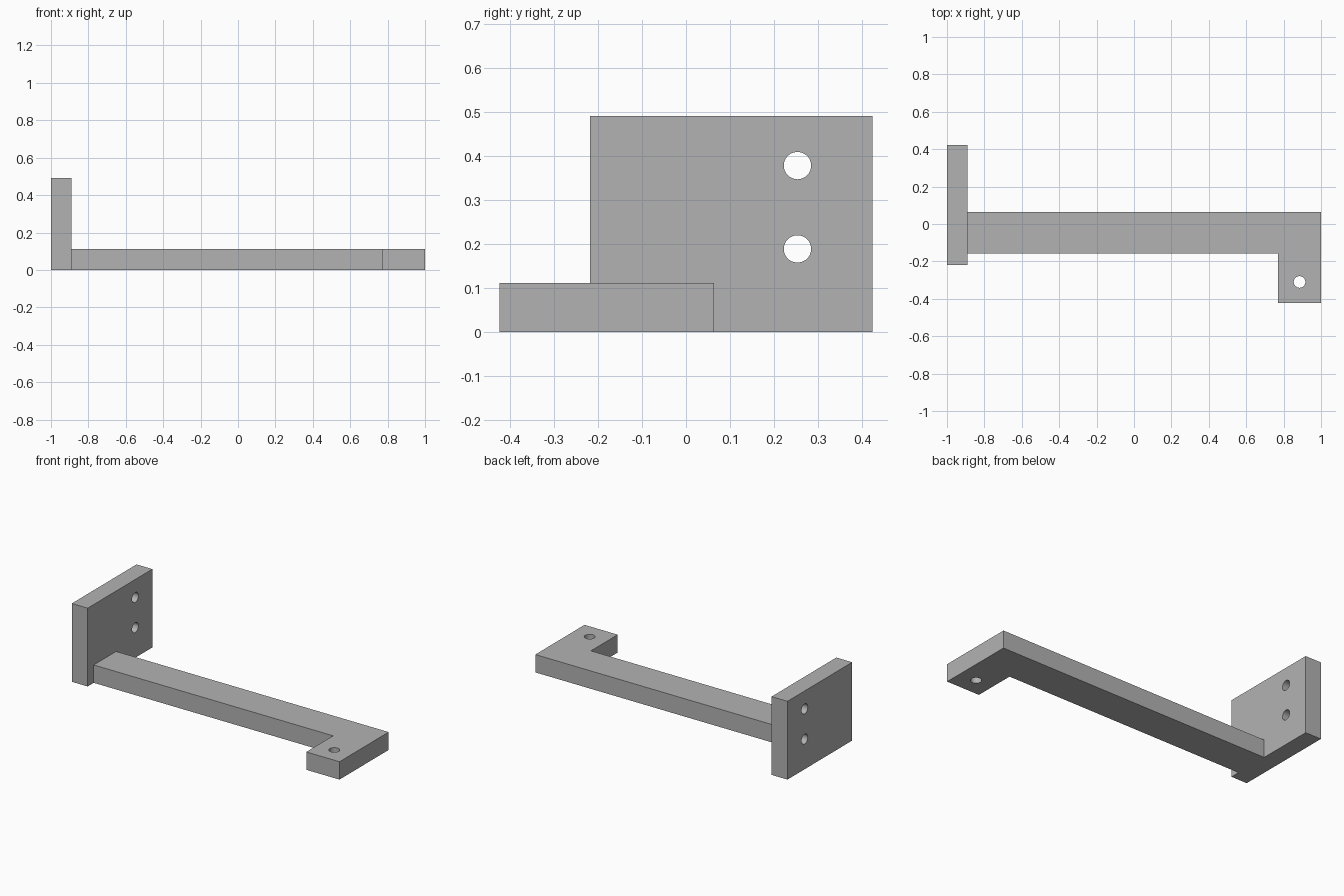
import bpy
import bmesh
import math
from mathutils import Vector

default = bpy.data.objects.get("Cube")
if default:
    bpy.data.objects.remove(default, do_unlink=True)

# Single plain grey finish
grey = bpy.data.materials.new("plain_grey")
grey.use_nodes = True
colour = (0.45, 0.45, 0.45, 1)
grey.diffuse_color = colour
grey.node_tree.nodes["Principled BSDF"].inputs["Base Color"].default_value = colour


def extrude_profile(name, points, height):
    """Stand a flat outline (x, y) on the ground and raise it to a height."""
    bm = bmesh.new()
    face = bm.faces.new([bm.verts.new((x, y, 0)) for x, y in points])
    raised = bmesh.ops.extrude_face_region(bm, geom=[face])["geom"]
    verts = [g for g in raised if isinstance(g, bmesh.types.BMVert)]
    bmesh.ops.translate(bm, verts=verts, vec=(0, 0, height))
    bmesh.ops.recalc_face_normals(bm, faces=bm.faces)
    mesh = bpy.data.meshes.new(name)
    bm.to_mesh(mesh)
    bm.free()
    mesh.materials.append(grey)
    obj = bpy.data.objects.new(name, mesh)
    bpy.context.collection.objects.link(obj)
    return obj


def combine(target, other, operation):
    """Apply a boolean to the target and discard the other object."""
    mod = target.modifiers.new(operation.lower(), "BOOLEAN")
    mod.operation = operation
    mod.solver = "EXACT"
    mod.object = other
    bpy.context.view_layer.objects.active = target
    bpy.ops.object.modifier_apply(modifier=mod.name)
    bpy.data.objects.remove(other, do_unlink=True)


def drill(target, centre, axis, radius=0.031):
    """Cut a round hole through the target along an axis."""
    bpy.ops.mesh.primitive_cylinder_add(
        vertices=48, radius=radius, depth=0.4, location=centre,
        rotation=Vector(axis).to_track_quat("Z", "Y").to_euler())
    cutter = bpy.context.object
    cutter.name = "hole_cutter"
    cutter.hide_render = True
    cutter.data.materials.append(grey)
    combine(target, cutter, "DIFFERENCE")


# Upright mounting plate
left, inner, right = -1, -0.89, 1
bracket = extrude_profile(
    "bracket",
    [(left, -0.218), (inner, -0.218), (inner, 0.423), (left, 0.423)], 0.491)

# Long arm with a forward foot, rooted inside the plate
arm = extrude_profile(
    "arm",
    [(-0.95, -0.158), (0.77, -0.158), (0.77, -0.423),
     (right, -0.423), (right, 0.064), (-0.95, 0.064)], 0.112)
combine(bracket, arm, "UNION")

# Two screw holes in the plate, one in the foot
for z in (0.189, 0.378):
    drill(bracket, (-0.945, 0.253, z), (1, 0, 0))
drill(bracket, (0.885, -0.31, 0.056), (0, 0, 1))

# Smooth hole walls, sharp outer edges
bpy.ops.object.select_all(action="DESELECT")
bracket.select_set(True)
bpy.context.view_layer.objects.active = bracket
bpy.ops.object.shade_smooth_by_angle(angle=math.radians(30))
